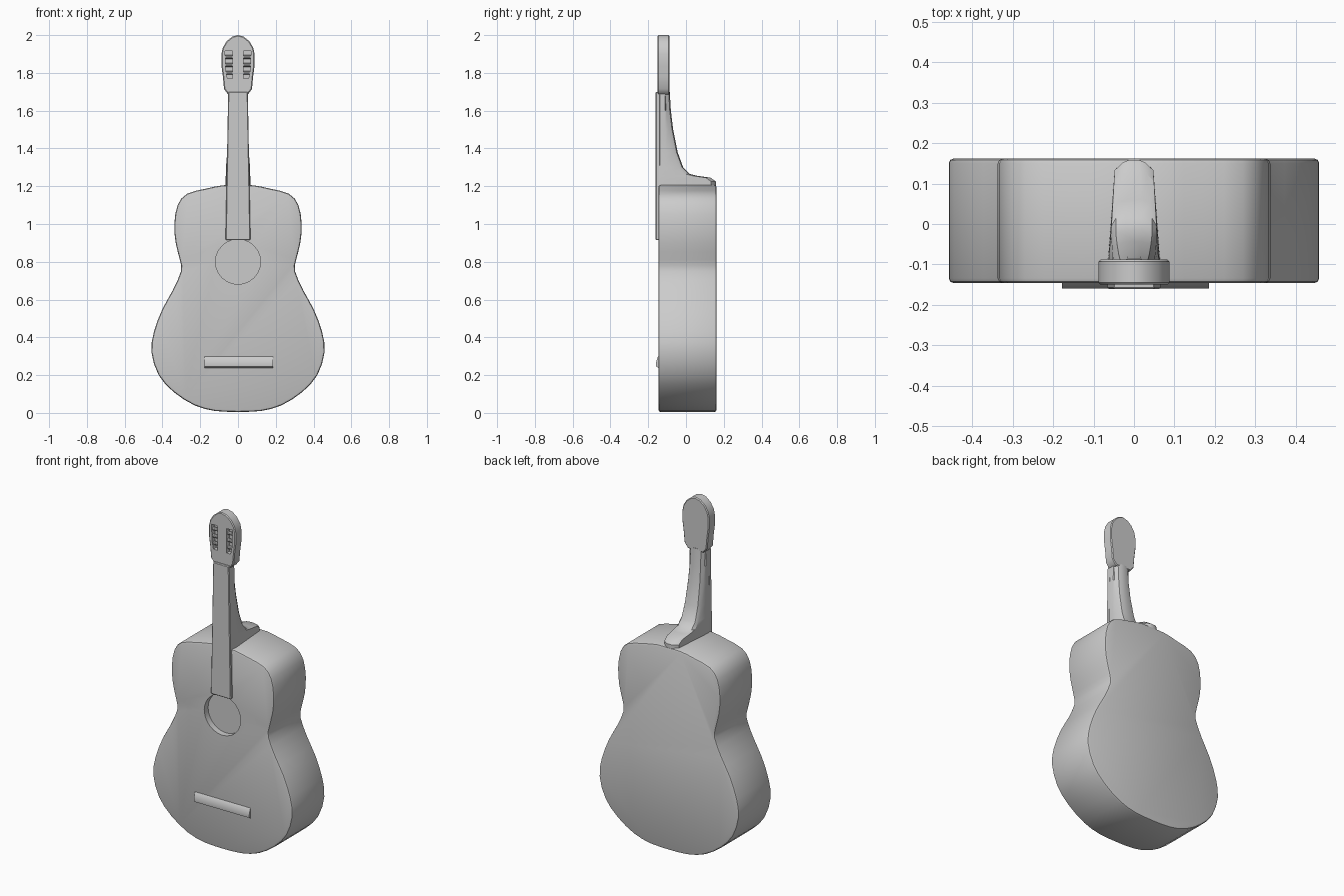
import bpy, bmesh, math
from mathutils import Vector

cube = bpy.data.objects.get("Cube")
if cube:
    bpy.data.objects.remove(cube, do_unlink=True)

grey = bpy.data.materials.new("plain_grey")
grey.use_nodes = True
grey.diffuse_color = (0.6, 0.6, 0.6, 1)
grey.node_tree.nodes["Principled BSDF"].inputs["Base Color"].default_value = (0.6, 0.6, 0.6, 1)


def make(name, bm):
    bmesh.ops.recalc_face_normals(bm, faces=bm.faces[:])
    mesh = bpy.data.meshes.new(name)
    bm.to_mesh(mesh)
    bm.free()
    mesh.materials.append(grey)
    ob = bpy.data.objects.new(name, mesh)
    bpy.context.collection.objects.link(ob)
    return ob


def activate(ob):
    bpy.ops.object.select_all(action='DESELECT')
    ob.select_set(True)
    bpy.context.view_layer.objects.active = ob


def apply_modifiers(ob):
    activate(ob)
    for m in list(ob.modifiers):
        bpy.ops.object.modifier_apply(modifier=m.name)


def smooth(ob):
    activate(ob)
    bpy.ops.object.shade_smooth_by_angle(angle=math.radians(32))


def bevel(ob, width, segments=2):
    m = ob.modifiers.new("soft_edges", 'BEVEL')
    m.width, m.segments = width, segments
    m.limit_method, m.angle_limit = 'ANGLE', math.radians(50)
    apply_modifiers(ob)


def carve(ob, cutter):
    cutter.hide_render = True
    m = ob.modifiers.new("cut", 'BOOLEAN')
    m.operation, m.object, m.solver = 'DIFFERENCE', cutter, 'EXACT'
    apply_modifiers(ob)
    bpy.data.objects.remove(cutter, do_unlink=True)


def loft(name, rings):
    bm = bmesh.new()
    loops = [[bm.verts.new(p) for p in ring] for ring in rings]
    n = len(loops[0])
    for a, b in zip(loops, loops[1:]):
        for i in range(n):
            bm.faces.new((a[i], a[(i + 1) % n], b[(i + 1) % n], b[i]))
    bm.faces.new(loops[0])
    bm.faces.new(loops[-1])
    return make(name, bm)


def spline(points, steps):
    # Catmull-Rom curve through the points
    pts = [Vector(p) for p in points]
    pts = [pts[0]] + pts + [pts[-1]]
    out = []
    for a, b, c, d in zip(pts, pts[1:], pts[2:], pts[3:]):
        for s in range(steps):
            t = s / steps
            out.append(b + 0.5 * t * ((c - a) + t * ((2*a - 5*b + 4*c - d) + t * (3*b - a - 3*c + d))))
    return out + [pts[-1]]


def slab(name, half, front, back):
    # mirrored outline pushed from front to back
    outline = [(x, z) for x, z in half] + [(-x, z) for x, z in reversed(half) if x > 0.001]
    return loft(name, [[(x, y, z) for x, z in outline] for y in (front, back)])


def cylinder(name, radius, depth, centre, axis, sides):
    bm = bmesh.new()
    bmesh.ops.create_cone(bm, cap_ends=True, segments=sides, radius1=radius, radius2=radius, depth=depth)
    turn = Vector((0, 0, 1)).rotation_difference(Vector(axis))
    for v in bm.verts:
        v.co = turn @ v.co + Vector(centre)
    return make(name, bm)


# Body with a shallow sound hole
body_half = [(0, .005), (.12, .01), (.23, .04), (.34, .11), (.42, .2), (.458, .32),
             (.445, .43), (.4, .55), (.345, .65), (.302, .75), (.308, .81), (.33, .9),
             (.337, 1.0), (.32, 1.1), (.27, 1.16), (.17, 1.187), (.08, 1.205), (0, 1.205)]
body = slab("body", spline(body_half, 2), -.146, .162)
bevel(body, .012)
carve(body, cylinder("hole_cutter", .119, .08, (0, -.15, .8), (0, 1, 0), 24))
smooth(body)

# Neck sweeping into the heel: height, back depth, back half width
rings = []
for z, back, wb in [(1.18, .158, .028), (1.225, .158, .028), (1.245, .13, .032),
                    (1.255, .06, .04), (1.265, .02, .045), (1.3, -.015, .045),
                    (1.38, -.044, .042), (1.5, -.068, .038), (1.6, -.08, .035), (1.7, -.086, .034)]:
    w = .06 - .008 * (z - 1.18) / .52
    side = [(w, -.15), (w + .006 * (back > -.03), -.11), ((w + wb) / 2 + .004, back - .025),
            (wb, back - .006), (wb * .45, back)]
    rings.append([(x, y, z) for x, y in side] + [(-x, y, z) for x, y in reversed(side)])
smooth(loft("neck", rings))

# Fingerboard running from the sound hole to the nut
board = slab("fingerboard", [(.066, .915), (.052, 1.7)], -.161, -.135)
bevel(board, .004, 1)
smooth(board)

# Headstock with two recessed slots
head_half = [(.052, 1.685), (.074, 1.715), (.08, 1.78), (.088, 1.84), (.088, 1.9),
             (.08, 1.935), (.06, 1.968), (.03, 1.992), (0, 2.0)]
head = slab("headstock", head_half, -.15, -.088)
bevel(head, .005, 1)
for s in (-1, 1):
    slot = [(.03, 1.77), (.056, 1.77), (.066, 1.82), (.068, 1.915), (.03, 1.915)]
    carve(head, loft("slot_cutter", [[(s * x, y, z) for x, z in slot] for y in (-.17, -.122)]))
smooth(head)

# Tuner rollers across each slot
for s, side in ((-1, "right"), (1, "left")):
    for i in range(3):
        smooth(cylinder(f"{side}_roller_{i + 1}", .01, .05, (s * .048, -.134, 1.8 + .042 * i), (1, 0, 0), 10))

# Bridge, a low wedge with its ridge near the lower edge
section = [(-.14, .235), (-.158, .245), (-.16, .262), (-.15, .295), (-.14, .305)]
bridge = loft("bridge", [[(x, y, z) for y, z in section] for x in (-.178, .185)])
smooth(bridge)
